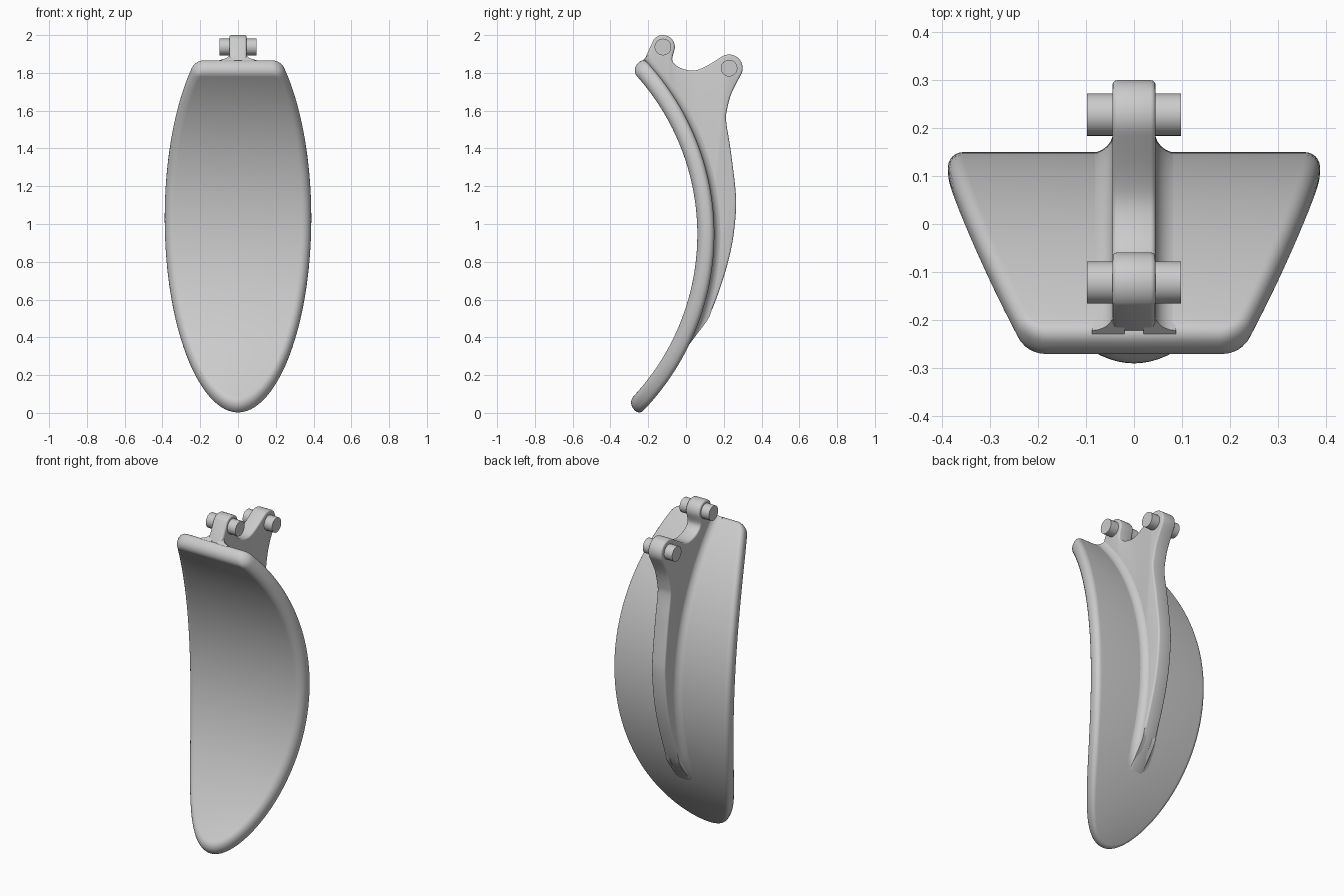
import bpy, bmesh
from math import sin, cos, asin, sqrt, pi, radians
from mathutils import Vector

if "Cube" in bpy.data.objects:
    bpy.data.objects.remove(bpy.data.objects["Cube"])

grey = bpy.data.materials.new("light_grey")
grey.use_nodes = True
colour = (0.6, 0.6, 0.6, 1)
grey.diffuse_color = colour
grey.node_tree.nodes["Principled BSDF"].inputs["Base Color"].default_value = colour

# Blade bend: an arc around the x axis
CY, CZ = -1.196, 0.945
FRONT_R, MID_R, BACK_R = 1.256, 1.30, 1.346
LOW, HIGH = radians(-45.2), radians(43.9)


def bend(x, r, a):
    return Vector((x, CY + r * cos(a), CZ + r * sin(a)))


def finish(bm, name, bevel=0):
    bmesh.ops.remove_doubles(bm, verts=bm.verts, dist=1e-5)
    bmesh.ops.recalc_face_normals(bm, faces=bm.faces)
    mesh = bpy.data.meshes.new(name)
    bm.to_mesh(mesh)
    bm.free()
    mesh.materials.append(grey)
    ob = bpy.data.objects.new(name, mesh)
    bpy.context.collection.objects.link(ob)
    bpy.ops.object.select_all(action='DESELECT')
    ob.select_set(True)
    bpy.context.view_layer.objects.active = ob
    if bevel:
        mod = ob.modifiers.new("soft_edges", 'BEVEL')
        mod.width = bevel
        mod.segments = 3
        mod.limit_method = 'ANGLE'
        mod.angle_limit = radians(50)
        mod.use_clamp_overlap = False
        bpy.ops.object.modifier_apply(modifier=mod.name)
    bpy.ops.object.shade_smooth_by_angle(angle=radians(40))
    return ob


def loft(bm, rings):
    """Join closed rings of equal length with quads."""
    for a, b in zip(rings, rings[1:]):
        n = len(a)
        for i in range(n):
            j = (i + 1) % n
            bm.faces.new((a[i], a[j], b[j], b[i]))


# Blade: part of an ellipse with a flat top and rounded rim, bent along the arc
def outline(inset, rows=64):
    lo = CZ + MID_R * sin(LOW) + 0.7 * inset
    hi = CZ + MID_R * sin(HIGH) - 0.7 * inset
    corner = max(0.05 - inset, 0.005)
    mid = 1.03
    points = []
    for i in range(rows + 1):
        z = lo + (hi - lo) * (1 - cos(pi * i / rows)) / 2
        w = (0.388 - inset) * sqrt(max(0, 1 - ((z - mid) / (mid - lo)) ** 2))
        t = (hi - z) / (0.7 * corner)
        if t < 1:
            w -= corner * (1 - sqrt(max(0, 1 - (1 - t) ** 2)))
        points.append((w, asin((z - CZ) / MID_R)))
    return points


front_round, back_round, steps = 0.05, 0.03, 6
quarter = [pi / 2 * k / steps for k in range(steps + 1)]
rim = [(front_round * (1 - sin(a)), FRONT_R + front_round * (1 - cos(a))) for a in quarter]
rim += [(back_round * (1 - cos(a)), BACK_R - back_round * (1 - sin(a))) for a in quarter]

bm = bmesh.new()
rings = []
for inset, r in rim:
    pts = outline(inset)
    ring = [bm.verts.new(bend(w, r, a)) for w, a in pts]
    ring += [bm.verts.new(bend(-w, r, a)) for w, a in reversed(pts)]
    rings.append(ring)
loft(bm, rings)
for ring in (rings[0], rings[-1]):
    n = len(ring)
    for i in range(n // 2 - 1):
        bm.faces.new((ring[i], ring[i + 1], ring[n - 2 - i], ring[n - 1 - i]))
bmesh.ops.dissolve_degenerate(bm, dist=1e-5, edges=bm.edges)
finish(bm, "curved_blade")


# Rib: side profile with two lugs, extruded across x
def smooth_path(points, cuts=6):
    p = [Vector(q) for q in points]
    p = [p[0]] + p + [p[-1]]
    out = []
    for a, b, c, d in zip(p, p[1:], p[2:], p[3:]):
        for k in range(cuts):
            t = k / cuts
            out.append(0.5 * (2 * b + (c - a) * t + (2 * a - 5 * b + 4 * c - d) * t * t
                              + (3 * b - a - 3 * c + d) * t ** 3))
    return out + [p[-1]]


def lug_arc(centre, r, start, end, n=20):
    angles = [radians(start + (end - start) * k / n) for k in range(n + 1)]
    return [Vector((centre[0] + r * cos(a), centre[1] + r * sin(a))) for a in angles]


upper_pin, rear_pin = (-0.122, 1.937), (0.228, 1.825)
upper_lug = lug_arc(upper_pin, 0.063, 140, -20)
rear_lug = lug_arc(rear_pin, 0.072, 118, -32)
saddle = smooth_path([upper_lug[-1], (-0.072, 1.865), (-0.035, 1.829), (0.035, 1.812),
                      (0.1, 1.832), rear_lug[0]])
back = smooth_path([rear_lug[-1], (0.24, 1.69), (0.216, 1.6), (0.213, 1.54), (0.235, 1.4),
                    (0.26, 1.2), (0.265, 1.08), (0.245, 0.9), (0.2, 0.72), (0.13, 0.53),
                    (0.06, 0.42), (0.0, 0.34)])
inner = [bend(0, 1.31, radians(-26 + 69 * k / 40)).yz for k in range(41)]
heel = [bend(0, BACK_R - 0.005, radians(43.4)).yz]
profile = upper_lug + saddle[1:-1] + rear_lug + back[1:] + inner + heel

RIB = 0.045
bm = bmesh.new()
face = bm.faces.new([bm.verts.new((-RIB, y, z)) for y, z in profile])
grown = bmesh.ops.extrude_face_region(bm, geom=[face])["geom"]
bmesh.ops.translate(bm, vec=(2 * RIB, 0, 0),
                    verts=[v for v in grown if isinstance(v, bmesh.types.BMVert)])
finish(bm, "rear_rib", bevel=0.01)

# Concave fillets where the rib meets the blade, fading out at the tail
for name, side in (("left_fillet", 1), ("right_fillet", -1)):
    bm = bmesh.new()
    rings = []
    for k in range(61):
        deg = -25 + 68.6 * k / 60
        size = 0.045
        height = min(size, 0.0068 * (deg + 25)) + 0.001
        section = [(RIB - 0.002 + size * (1 - sin(a)), BACK_R - 0.001 + height * (1 - cos(a)))
                   for a in quarter]
        section += [(0.02, section[-1][1] - 0.002), (0.02, BACK_R - 0.02),
                    (section[0][0], BACK_R - 0.02)]
        rings.append([bm.verts.new(bend(side * x, r, radians(deg))) for x, r in section])
    loft(bm, rings)
    bm.faces.new(rings[0])
    bm.faces.new(rings[-1])
    finish(bm, name)

# Pivot pins through both lugs
for name, (y, z) in (("upper_pin", upper_pin), ("rear_pin", rear_pin)):
    bm = bmesh.new()
    bmesh.ops.create_cone(bm, cap_ends=True, segments=40, radius1=0.044, radius2=0.044, depth=0.196)
    for v in bm.verts:
        v.co = Vector((v.co.z, y + v.co.x, z + v.co.y))
    finish(bm, name)
